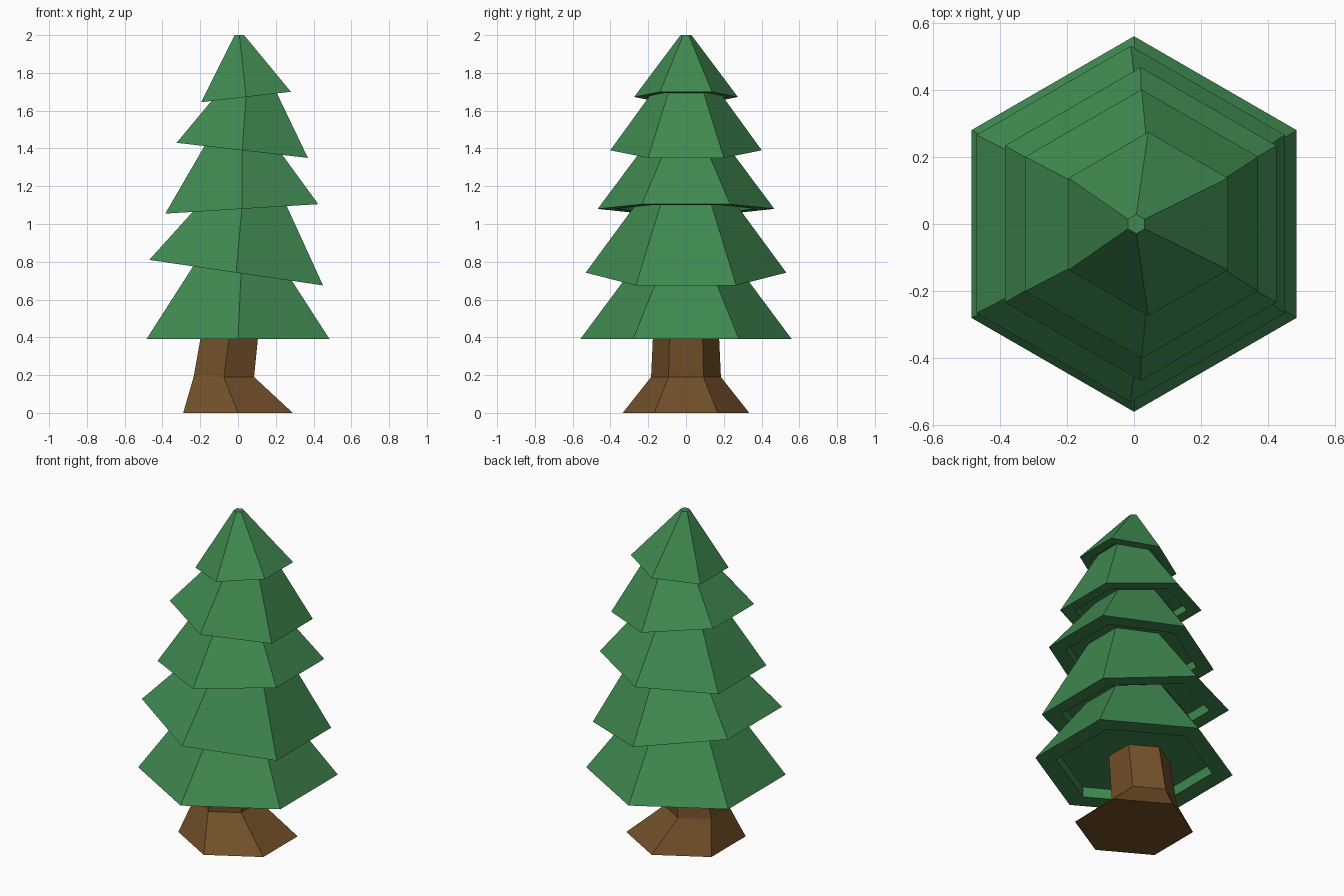
import bpy, bmesh, math
from mathutils import Vector

if "Cube" in bpy.data.objects:
    bpy.data.objects.remove(bpy.data.objects["Cube"])

C30 = math.cos(math.radians(30))


def material(name, rgb):
    m = bpy.data.materials.new(name)
    m.diffuse_color = (*rgb, 1)
    m.use_nodes = True
    m.node_tree.nodes["Principled BSDF"].inputs["Base Color"].default_value = m.diffuse_color
    return m


def hex_ring(left, right, scale=1.0, lift=0.0):
    """Six points, corners on +-y, spanning left (x, z) to right (x, z)."""
    cx, cz = (left[0] + right[0]) / 2, (left[1] + right[1]) / 2
    half = (right[0] - left[0]) / 2
    tilt = (right[1] - left[1]) / 2
    pts = []
    for i in range(6):
        a = math.radians(30 + 60 * i)
        u = math.cos(a) / C30 * scale
        pts.append(Vector((cx + half * u, half / C30 * math.sin(a) * scale,
                           cz + tilt * u + lift)))
    return pts


def loft(name, rings, mat):
    """Skin a list of rings and cap both ends."""
    bm = bmesh.new()
    loops = [[bm.verts.new(p) for p in r] for r in rings]
    for a, b in zip(loops, loops[1:]):
        for i in range(6):
            j = (i + 1) % 6
            bm.faces.new((a[i], a[j], b[j], b[i]))
    bm.faces.new(loops[0][::-1])
    bm.faces.new(loops[-1])
    bmesh.ops.recalc_face_normals(bm, faces=bm.faces)
    me = bpy.data.meshes.new(name)
    bm.to_mesh(me)
    bm.free()
    me.materials.append(mat)
    ob = bpy.data.objects.new(name, me)
    bpy.context.collection.objects.link(ob)
    return ob


green = material("needles", (0.05, 0.25, 0.08))
brown = material("bark", (0.17, 0.08, 0.022))

# Trunk: flared foot, leaning neck
loft("trunk", [hex_ring((-0.29, 0), (0.29, 0)),
               hex_ring((-0.235, 0.19), (0.085, 0.19)),
               hex_ring((-0.187, 0.46), (0.112, 0.46))], brown)

# Branch tiers: bottom left, bottom right, top left, top right
tiers = [
    ((-0.485, 0.39), (0.485, 0.39), (-0.19, 0.85), (0.23, 0.785)),
    ((-0.47, 0.81), (0.45, 0.675), (-0.185, 1.125), (0.235, 1.145)),
    ((-0.385, 1.055), (0.425, 1.105), (-0.15, 1.46), (0.195, 1.42)),
    ((-0.325, 1.43), (0.37, 1.35), (-0.10, 1.70), (0.19, 1.725)),
    ((-0.195, 1.645), (0.28, 1.70), (-0.018, 2.0), (0.032, 2.0)),
]
for n, (bl, br, tl, tr) in enumerate(tiers, 1):
    depth = 0.13 * (br[0] - bl[0]) / 2
    # hollow ceiling, inner lip, outer rim, top
    loft(f"branch_tier_{n}", [hex_ring(bl, br, 0.79, depth),
                              hex_ring(bl, br, 0.79),
                              hex_ring(bl, br),
                              hex_ring(tl, tr)], green)
